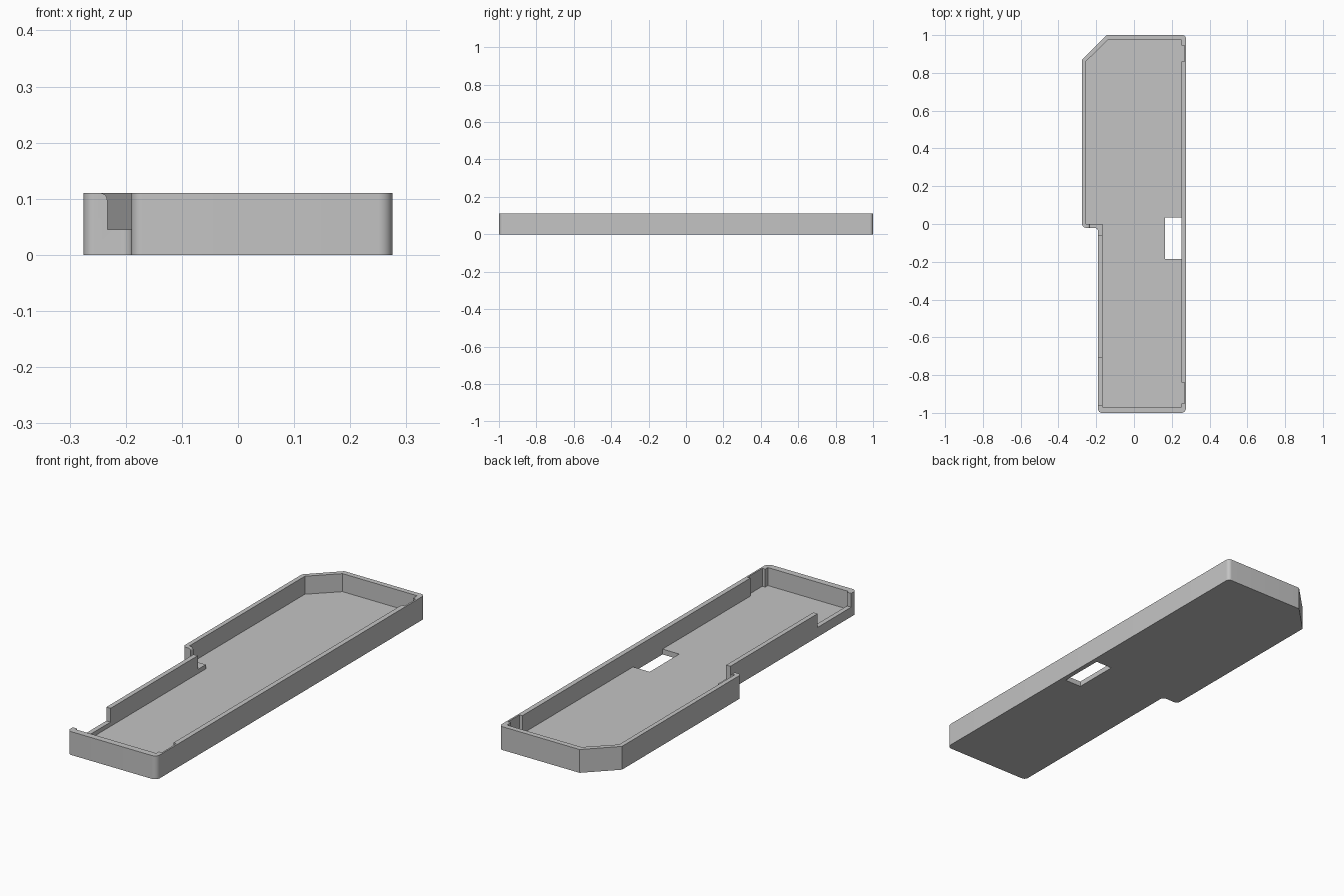
import bpy, bmesh, math
from mathutils import Vector

if "Cube" in bpy.data.objects:
    bpy.data.objects.remove(bpy.data.objects["Cube"], do_unlink=True)

HEIGHT, FLOOR, NOTCH_Z, ABOVE = 0.11, 0.025, 0.045, 0.2

grey = bpy.data.materials.new("plain grey")
grey.use_nodes = True
colour = (0.55, 0.55, 0.55, 1)
grey.diffuse_color = colour
grey.node_tree.nodes["Principled BSDF"].inputs["Base Color"].default_value = colour


def rounded(corners, steps=8):
    """Outline from (x, y, radius) corners; only square corners are rounded."""
    points = []
    for i, (x, y, r) in enumerate(corners):
        p = Vector((x, y))
        if not r:
            points.append(p)
            continue
        u = (Vector(corners[i - 1][:2]) - p).normalized()
        v = (Vector(corners[(i + 1) % len(corners)][:2]) - p).normalized()
        centre = p + (u + v) * r
        for k in range(steps + 1):
            t = math.pi / 2 * k / steps
            points.append(centre - r * (v * math.cos(t) + u * math.sin(t)))
    return points


def prism(name, outline, low, high, upright=False):
    """Extrude an outline along z, or along y when upright."""
    place = (lambda p, d: (p[0], d, p[1])) if upright else (lambda p, d: (p[0], p[1], d))
    bm = bmesh.new()
    face = bm.faces.new([bm.verts.new(place(p, low)) for p in outline])
    extruded = bmesh.ops.extrude_face_region(bm, geom=[face])["geom"]
    shift = Vector(place((0, 0), high - low))
    bmesh.ops.translate(bm, vec=shift, verts=[g for g in extruded if isinstance(g, bmesh.types.BMVert)])
    bmesh.ops.recalc_face_normals(bm, faces=bm.faces)
    mesh = bpy.data.meshes.new(name)
    bm.to_mesh(mesh)
    bm.free()
    mesh.materials.append(grey)
    obj = bpy.data.objects.new(name, mesh)
    bpy.context.collection.objects.link(obj)
    return obj


def box(name, x0, x1, y0, y1, z0, z1):
    return prism(name, [(x0, y0), (x1, y0), (x1, y1), (x0, y1)], z0, z1)


# Outer body with a clipped corner and a stepped side
tray = prism("tray", rounded([
    (-0.19, -1, 0.02), (0.275, -1, 0.025), (0.275, 1, 0.018), (-0.145, 1, 0),
    (-0.275, 0.87, 0), (-0.275, -0.02, 0.02), (-0.19, -0.02, 0.02)]), 0, HEIGHT)

# Hollow interior
cutters = [prism("hollow", [
    (-0.168, -0.97), (0.252, -0.97), (0.252, 0.975), (-0.137, 0.975),
    (-0.254, 0.861), (-0.254, 0), (-0.168, 0)], FLOOR, ABOVE)]

# Opening through the floor
cutters.append(box("floor_slot", 0.165, 0.252, -0.185, 0.035, -0.1, 0.06))

# Long low section of the narrow side wall
cutters.append(box("side_notch", -0.3, -0.16, -0.96, -0.71, NOTCH_Z, ABOVE))

# Notch at the step, with a softened upper edge
lip = 0.012
edge = [(-0.233 - lip + lip * math.sin(a), HEIGHT - lip + lip * math.cos(a))
        for a in (math.pi / 2 * k / 6 for k in range(7))]
cutters.append(prism("step_notch", [(-0.16, NOTCH_Z), (-0.16, ABOVE), (-0.233 - lip, ABOVE)]
                     + edge + [(-0.233, NOTCH_Z)], -0.06, 0.01, upright=True))

# Latch recesses inside the straight wall
for name, y0, y1 in (("front_recess", -0.95, -0.84), ("back_recess", 0.86, 0.945)):
    cutters.append(box(name, 0.24, 0.267, y0, y1, FLOOR, ABOVE))

bpy.context.view_layer.objects.active = tray
for cutter in cutters:
    cutter.hide_render = True
    mod = tray.modifiers.new(cutter.name, "BOOLEAN")
    mod.operation, mod.solver, mod.object = "DIFFERENCE", "EXACT", cutter
    bpy.ops.object.modifier_apply(modifier=mod.name)
    bpy.data.objects.remove(cutter, do_unlink=True)

# Smooth rounded corners, crisp edges
bpy.ops.object.select_all(action="DESELECT")
tray.select_set(True)
bpy.ops.object.shade_smooth_by_angle(angle=math.radians(30))
